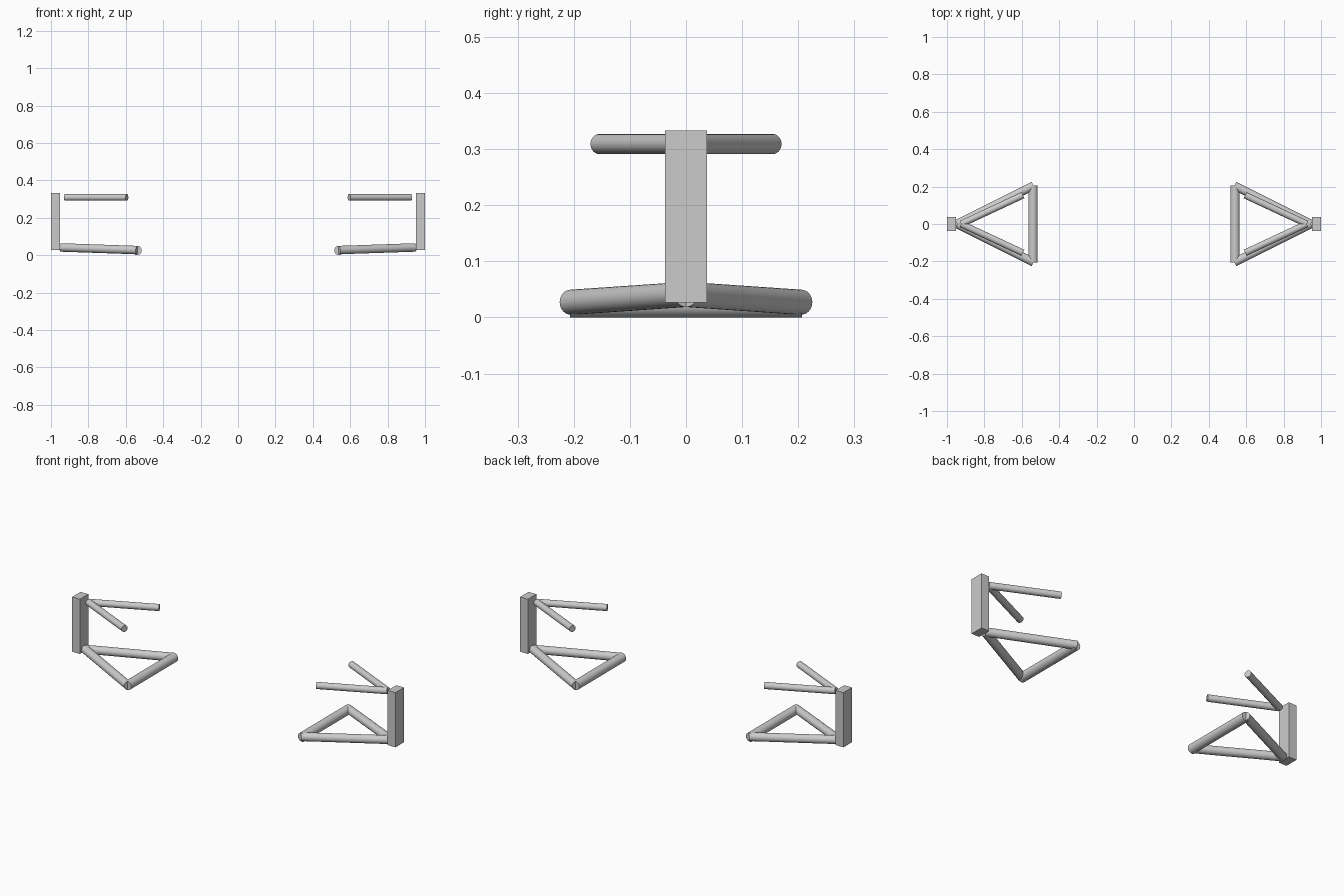
import bpy
from mathutils import Vector

if "Cube" in bpy.data.objects:
    bpy.data.objects.remove(bpy.data.objects["Cube"])


def rod(name, a, b, radius):
    """Flat-ended smooth cylinder between two points."""
    a, b = Vector(a), Vector(b)
    d = b - a
    bpy.ops.mesh.primitive_cylinder_add(vertices=32, radius=radius, depth=d.length,
                                        location=(a + b) / 2)
    ob = bpy.context.object
    ob.rotation_euler = d.to_track_quat('Z', 'Y').to_euler()
    ob.name = name
    bpy.ops.object.shade_smooth_by_angle()


for side, s in (("right", 1), ("left", -1)):
    # upright post
    bpy.ops.mesh.primitive_cube_add(size=1, location=(s * 0.976, 0, 0.18))
    post = bpy.context.object
    post.name = side + "_post"
    post.scale = (0.048, 0.075, 0.306)

    # cross bar on the ground
    rod(side + "_cross_bar", (s * 0.54, -0.207, 0.025), (s * 0.54, 0.207, 0.025), 0.025)

    for end, t in (("back", 1), ("front", -1)):
        # sloping base rods and level upper arms
        rod(f"{side}_{end}_base_rod", (s * 0.946, 0, 0.041),
            (s * 0.537, t * 0.205, 0.027), 0.0225)
        rod(f"{side}_{end}_upper_arm", (s * 0.924, 0, 0.309),
            (s * 0.594, t * 0.154, 0.309), 0.018)
